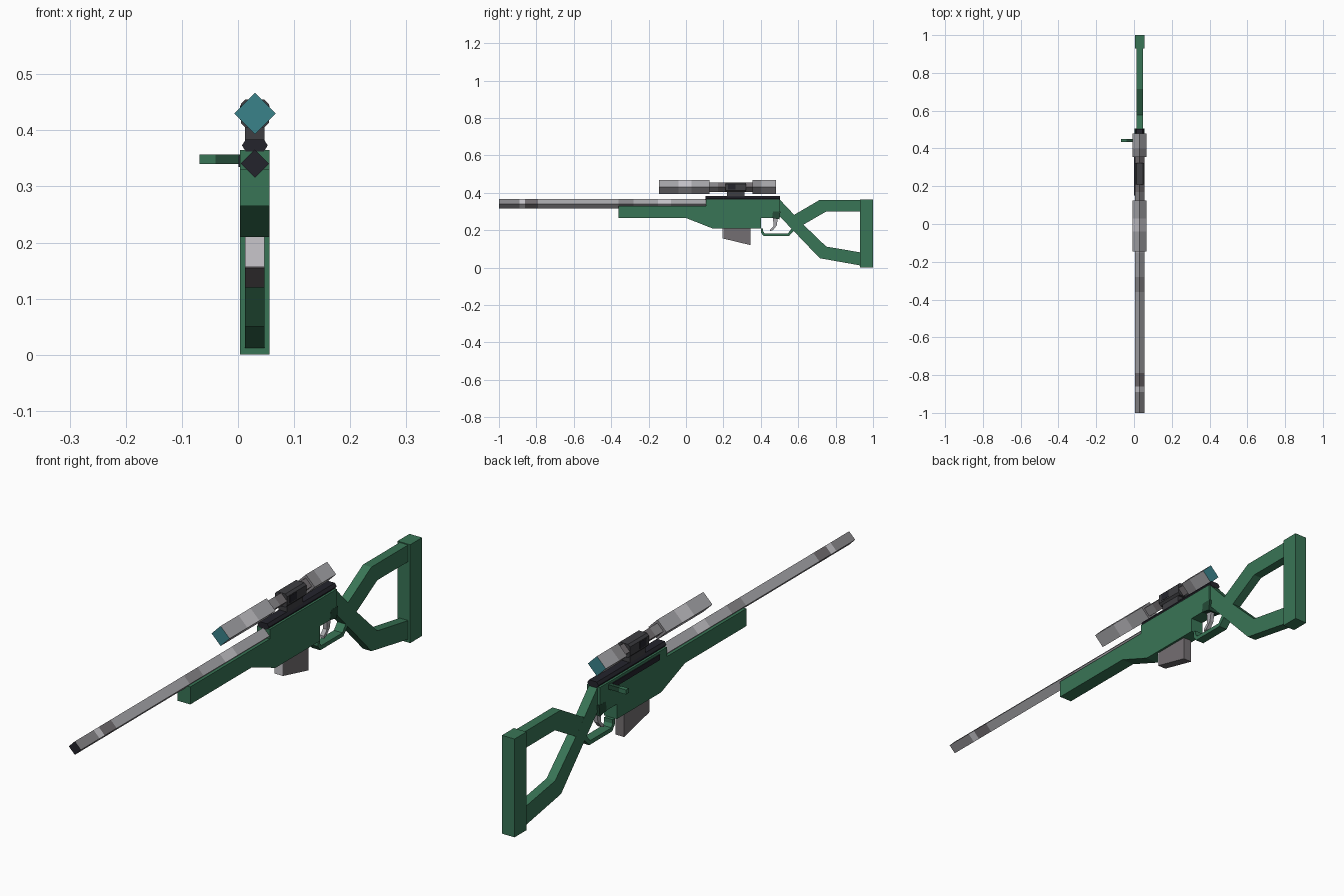
import bpy, bmesh, math

cube = bpy.data.objects.get("Cube")
if cube:
    bpy.data.objects.remove(cube, do_unlink=True)

CX = 0.03  # centre plane of the rifle


def material(name, r, g, b):
    linear = [((c / 255 + 0.055) / 1.055) ** 2.4 for c in (r, g, b)] + [1]
    m = bpy.data.materials.new(name)
    m.use_nodes = True
    m.diffuse_color = linear
    m.node_tree.nodes["Principled BSDF"].inputs["Base Color"].default_value = linear
    return m


GREEN = material("stock green", 57, 117, 86)
DARK_GREEN = material("dark green", 36, 74, 55)
STEEL = material("steel", 168, 167, 171)
LIGHT = material("light steel", 200, 198, 203)
SHADE = material("dull steel", 138, 136, 140)
GUNMETAL = material("gunmetal", 116, 111, 114)
CHARCOAL = material("charcoal", 62, 62, 66)
BLACK = material("near black", 36, 36, 44)
TEAL = material("lens teal", 58, 130, 138)


def finish(name, bm, mats):
    bmesh.ops.recalc_face_normals(bm, faces=bm.faces[:])
    mesh = bpy.data.meshes.new(name)
    bm.to_mesh(mesh)
    bm.free()
    for m in mats:
        mesh.materials.append(m)
    ob = bpy.data.objects.new(name, mesh)
    bpy.context.collection.objects.link(ob)
    return ob


def prism(name, points, start, end, mat, axis="x"):
    """Extrude a (y, z) outline along x, or an (x, z) outline along y."""
    bm = bmesh.new()
    place = (lambda p, t: (t, p[0], p[1])) if axis == "x" else (lambda p, t: (p[0], t, p[1]))
    a = [bm.verts.new(place(p, start)) for p in points]
    b = [bm.verts.new(place(p, end)) for p in points]
    bm.faces.new(a)
    bm.faces.new(b)
    for i in range(len(a)):
        j = (i + 1) % len(a)
        bm.faces.new((a[i], a[j], b[j], b[i]))
    return finish(name, bm, [mat])


def slab(name, points, half, mat):
    return prism(name, points, CX - half, CX + half, mat)


def box(name, x, y, z, mat):
    return prism(name, [(y[0], z[0]), (y[1], z[0]), (y[1], z[1]), (y[0], z[1])], x[0], x[1], mat)


def diamond_tube(name, z, radius, start, bands, caps):
    """Four-sided tube along y; bands are (end y, material), caps front and back."""
    bm = bmesh.new()
    ys = [start] + [b[0] for b in bands]
    mats = [b[1] for b in bands] + list(caps)
    rings = [[bm.verts.new((CX + radius * math.cos(k * math.pi / 2), y,
                            z + radius * math.sin(k * math.pi / 2)))
              for k in range(4)] for y in ys]
    for i in range(len(bands)):
        for k in range(4):
            n = (k + 1) % 4
            f = bm.faces.new((rings[i][k], rings[i][n], rings[i + 1][n], rings[i + 1][k]))
            f.material_index = i
    for ring, slot in ((rings[0], len(bands)), (rings[-1], len(bands) + 1)):
        bm.faces.new(ring).material_index = slot
    return finish(name, bm, mats)


# Receiver and forend
slab("receiver_and_forend", [
    (-0.36, 0.265), (0, 0.265), (0.14, 0.21), (0.4, 0.21), (0.4, 0.265),
    (0.5, 0.265), (0.5, 0.365), (0.107, 0.365), (0.107, 0.33), (-0.36, 0.33)], 0.026, GREEN)

# Skeleton stock
slab("stock_lower_arm", [
    (0.5, 0.365), (0.5, 0.275), (0.715, 0.05), (0.94, 0.01), (0.94, 0.08),
    (0.75, 0.112), (0.625, 0.232), (0.58, 0.28)], 0.0175, GREEN)
slab("stock_upper_arm", [
    (0.575, 0.28), (0.625, 0.228), (0.75, 0.3), (0.94, 0.3), (0.94, 0.362),
    (0.715, 0.362)], 0.0173, GREEN)
box("butt_plate", (CX - 0.026, CX + 0.026), (0.93, 1), (0, 0.365), GREEN)

# Trigger group
slab("trigger_guard", [
    (0.4, 0.21), (0.4, 0.188), (0.415, 0.168), (0.55, 0.168), (0.58, 0.2),
    (0.57, 0.215), (0.545, 0.183), (0.42, 0.183), (0.412, 0.195), (0.412, 0.21)], 0.0175, GREEN)
slab("trigger_pivot", [(0.46, 0.265), (0.5, 0.258), (0.505, 0.3), (0.465, 0.3)], 0.0265, DARK_GREEN)
slab("trigger", [
    (0.465, 0.27), (0.492, 0.27), (0.485, 0.225), (0.465, 0.2), (0.45, 0.195),
    (0.45, 0.204), (0.468, 0.222)], 0.008, STEEL)

# Magazine, with a bright front plate
slab("magazine", [(0.2, 0.215), (0.2, 0.155), (0.345, 0.12), (0.345, 0.215)], 0.0175, GUNMETAL)
box("magazine_front", (CX - 0.0175, CX + 0.0175), (0.196, 0.2), (0.156, 0.21), LIGHT)

# Barrel
diamond_tube("barrel", 0.3405, 0.025, -1, [
    (-0.89, SHADE), (-0.86, LIGHT), (-0.79, GUNMETAL), (-0.36, STEEL),
    (-0.28, SHADE), (-0.15, STEEL), (-0.08, LIGHT), (0.12, STEEL)], (BLACK, STEEL))

# Bolt slot and handle on the right-hand face
box("bolt_slot", (0.001, 0.006), (0.15, 0.44), (0.335, 0.355), BLACK)
box("bolt_stem", (-0.04, 0.006), (0.435, 0.45), (0.34, 0.357), DARK_GREEN)
box("bolt_knob", (-0.069, -0.04), (0.434, 0.451), (0.34, 0.357), GREEN)

# Top rail
prism("top_rail", [
    (CX - 0.016, 0.362), (CX + 0.016, 0.362), (CX + 0.023, 0.373),
    (CX + 0.016, 0.384), (CX - 0.016, 0.384), (CX - 0.023, 0.373)], 0.105, 0.503, BLACK, "y")

# Scope
SCOPE_Z = 0.43
diamond_tube("scope_front_bell", SCOPE_Z, 0.037, -0.145, [
    (-0.04, STEEL), (0.03, LIGHT), (0.125, STEEL)], (TEAL, SHADE))
diamond_tube("scope_tube", SCOPE_Z, 0.025, 0.12, [
    (0.17, SHADE), (0.36, GUNMETAL)], (SHADE, SHADE))
diamond_tube("scope_rear_bell", SCOPE_Z, 0.037, 0.355, [
    (0.4, SHADE), (0.48, STEEL)], (SHADE, TEAL))

# Scope mount
w, c = 0.025, 0.017
ring = [(c, w), (w, c), (w, -c), (c, -w), (-c, -w), (-w, -c), (-w, c), (-c, w)]
prism("mount_ring", [(CX + x, SCOPE_Z + z) for x, z in ring], 0.21, 0.322, CHARCOAL, "y")
box("mount_base", (CX - 0.0175, CX + 0.0175), (0.22, 0.312), (0.38, 0.41), CHARCOAL)
box("mount_clamp", (CX - 0.026, CX + 0.026), (0.225, 0.265), (0.418, 0.444), BLACK)
